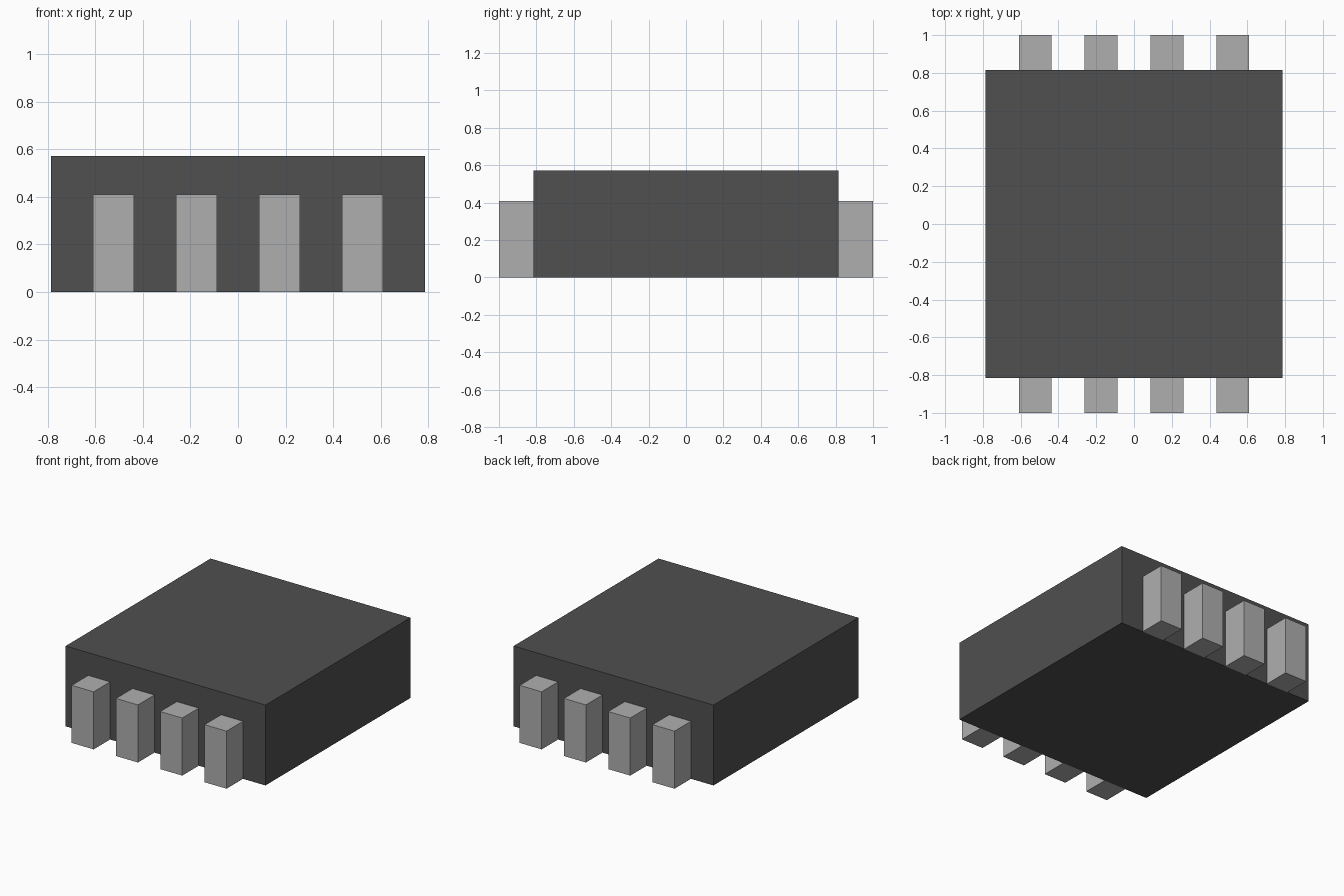
import bpy

if "Cube" in bpy.data.objects:
    bpy.data.objects.remove(bpy.data.objects["Cube"])

BODY_X, BODY_Y, BODY_H = 1.574, 1.63, 0.572
PIN_W, PIN_H, PIN_PITCH = 0.173, 0.41, 0.349
PIN_LEN = 1.0 - BODY_Y / 2


def material(name, value):
    mat = bpy.data.materials.new(name)
    mat.diffuse_color = (value, value, value, 1)
    mat.use_nodes = True
    mat.node_tree.nodes["Principled BSDF"].inputs["Base Color"].default_value = mat.diffuse_color
    return mat


def box(name, size, x, y, mat):
    """Box standing on z = 0, centred on x, y."""
    bpy.ops.mesh.primitive_cube_add(size=1, location=(x, y, size[2] / 2))
    obj = bpy.context.object
    obj.name = name
    obj.scale = size
    bpy.ops.object.transform_apply(location=False, rotation=False, scale=True)
    obj.data.materials.append(mat)
    return obj


dark = material("dark_plastic", 0.08)
metal = material("pin_metal", 0.43)

# Chip body
box("body", (BODY_X, BODY_Y, BODY_H), 0, 0, dark)

# Four pins along the front and four along the back
for side, sign in (("front", -1), ("back", 1)):
    for i in range(4):
        box(f"{side}_pin_{i + 1}", (PIN_W, PIN_LEN, PIN_H),
            (i - 1.5) * PIN_PITCH, sign * (BODY_Y + PIN_LEN) / 2, metal)
